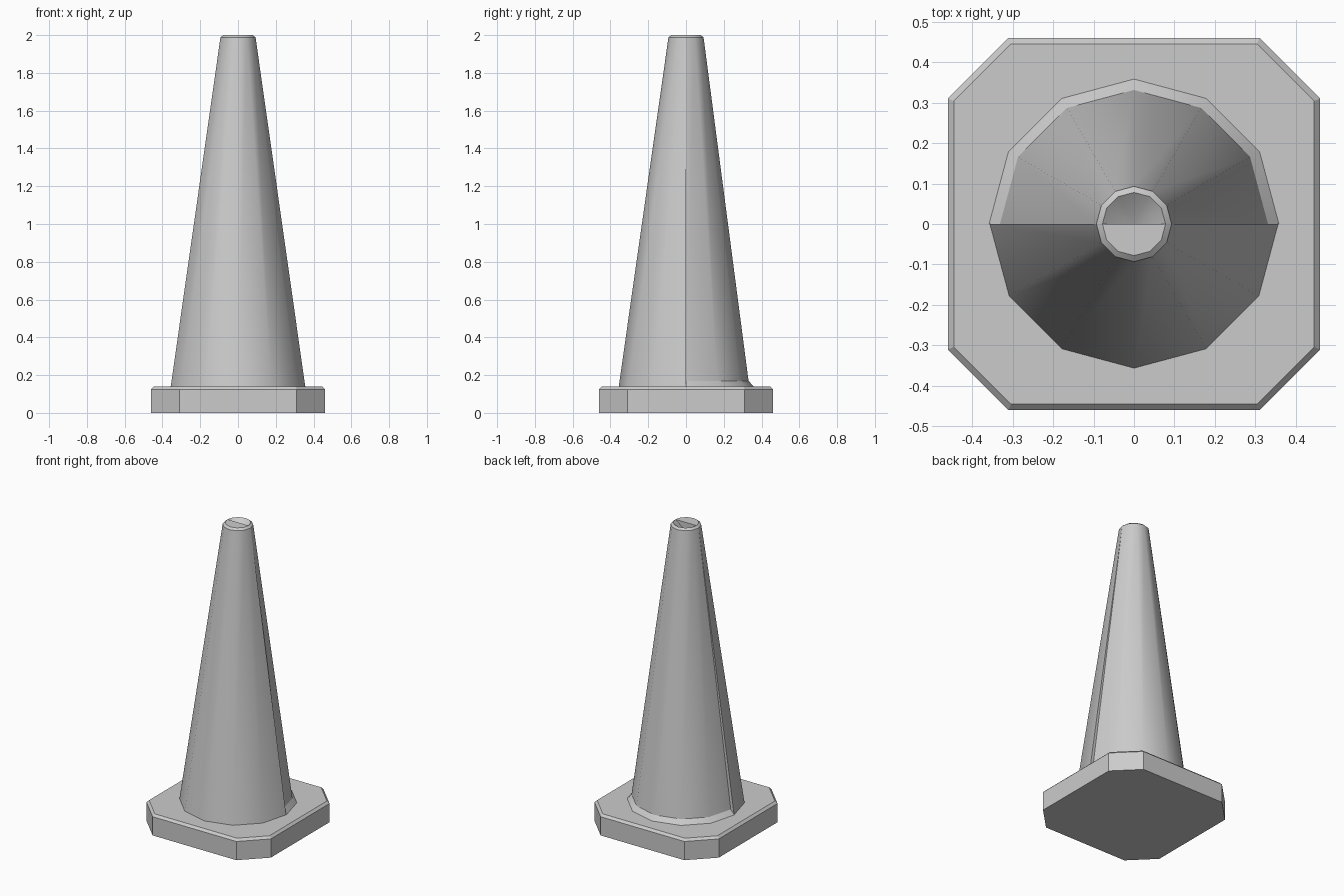
import bpy
import bmesh
from math import cos, sin, pi, radians

if "Cube" in bpy.data.objects:
    bpy.data.objects.remove(bpy.data.objects["Cube"])

grey = bpy.data.materials.new("light grey")
grey.use_nodes = True
colour = (0.6, 0.6, 0.6, 1)
grey.diffuse_color = colour
grey.node_tree.nodes["Principled BSDF"].inputs["Base Color"].default_value = colour


def finish(bm, name):
    """Weld the mesh, turn its faces outward and add it to the scene."""
    bmesh.ops.remove_doubles(bm, verts=bm.verts, dist=0.0005)
    bmesh.ops.recalc_face_normals(bm, faces=bm.faces)
    mesh = bpy.data.meshes.new(name)
    bm.to_mesh(mesh)
    bm.free()
    mesh.materials.append(grey)
    obj = bpy.data.objects.new(name, mesh)
    bpy.context.collection.objects.link(obj)
    return obj


def half_lathe(bm, profile, start):
    """Revolve a (radius, height) profile half a turn; return the rings."""
    rings = []
    for r, z in profile:
        angles = [start + i * pi / 6 for i in range(7)]
        rings.append([bm.verts.new((r * cos(a), r * sin(a), z)) for a in angles])
    for low, high in zip(rings, rings[1:]):
        for i in range(6):
            bm.faces.new((low[i], low[i + 1], high[i + 1], high[i]))
    return rings


# Base slab: square with cut corners and a chamfered upper edge
bm = bmesh.new()
rings = []
for half, cut, z in ((0.46, 0.31, 0), (0.46, 0.31, 0.125), (0.445, 0.304, 0.14)):
    quarter = [(half, -cut), (half, cut)]
    ring = []
    for turn in range(4):
        for x, y in quarter:
            ring.append(bm.verts.new((x, y, z)))
        quarter = [(-y, x) for x, y in quarter]
    rings.append(ring)
for low, high in zip(rings, rings[1:]):
    for i in range(8):
        j = (i + 1) % 8
        bm.faces.new((low[i], low[j], high[j], high[i]))
bm.faces.new(rings[0])
bm.faces.new(rings[-1])
finish(bm, "base")

# Cone: straight front half, slightly slimmer back half with a flared foot
bm = bmesh.new()
rim = [(0.093, 1.988), (0.078, 2.0)]
front = half_lathe(bm, [(0.356, 0.14)] + rim, pi)
back = half_lathe(bm, [(0.358, 0.14), (0.331, 0.17)] + rim, 0)

# Narrow seam walls where the two halves step
for f, b in ((0, -1), (-1, 0)):
    bm.faces.new((front[0][f], back[1][b], front[1][f]))

# Tip: flat front half, sunken back half
bm.faces.new(front[-1])
pit = bm.verts.new((0, 0, 1.94))
lip = back[-1]
for i in range(6):
    bm.faces.new((lip[i], lip[i + 1], pit))
bm.faces.new((lip[0], pit, lip[-1]))
cone = finish(bm, "cone")

bpy.ops.object.select_all(action="DESELECT")
cone.select_set(True)
bpy.context.view_layer.objects.active = cone
bpy.ops.object.shade_smooth_by_angle(angle=radians(33))
